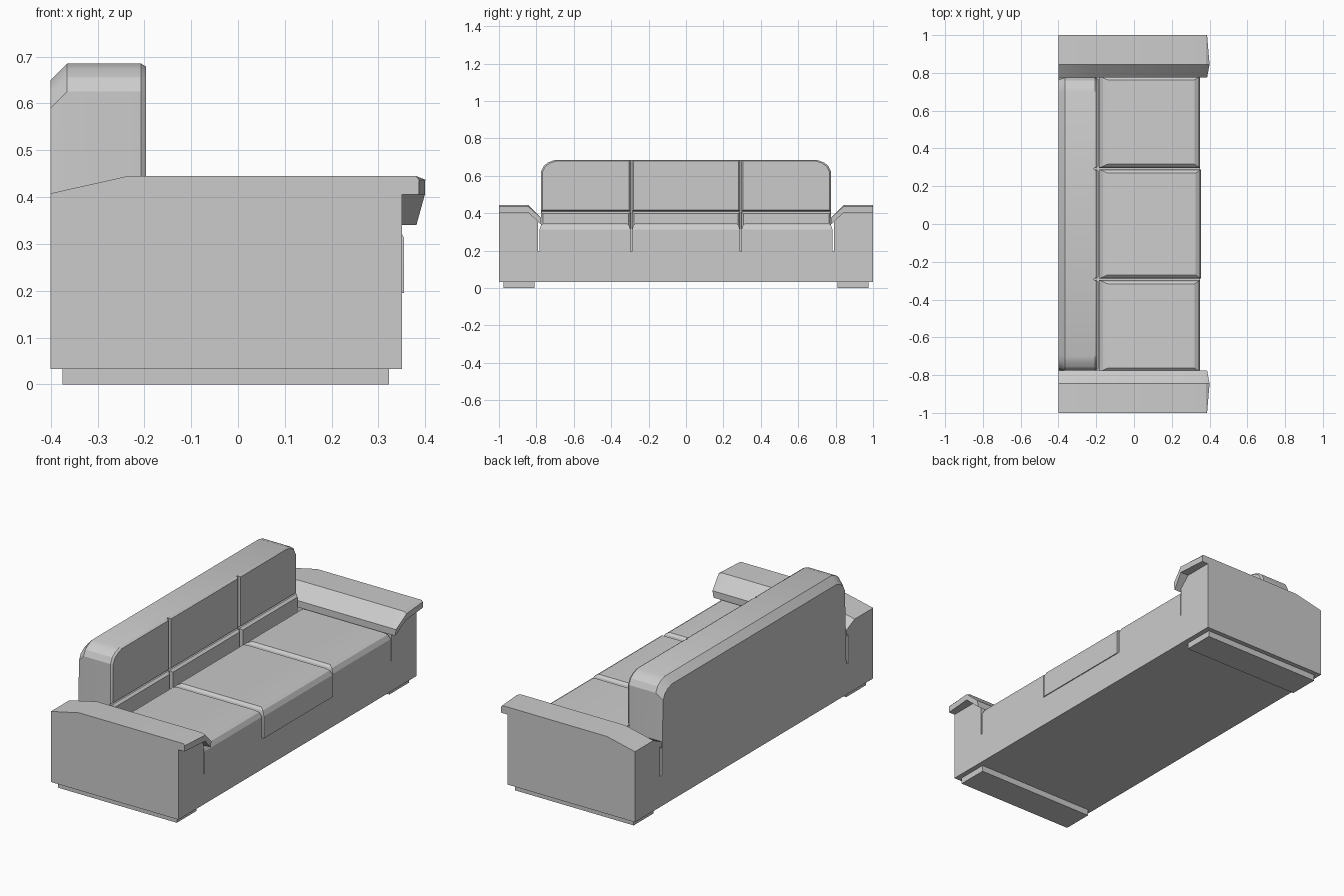
import bpy, bmesh, math

if "Cube" in bpy.data.objects:
    bpy.data.objects.remove(bpy.data.objects["Cube"])


def loft(name, rings):
    """Closed solid through rings of 3D points with equal counts."""
    bm = bmesh.new()
    vs = [[bm.verts.new(p) for p in r] for r in rings]
    n = len(rings[0])
    for a, b in zip(vs, vs[1:]):
        for i in range(n):
            j = (i + 1) % n
            bm.faces.new((a[i], a[j], b[j], b[i]))
    bm.faces.new(vs[0])
    bm.faces.new(vs[-1])
    bmesh.ops.recalc_face_normals(bm, faces=bm.faces)
    me = bpy.data.meshes.new(name)
    bm.to_mesh(me)
    bm.free()
    ob = bpy.data.objects.new(name, me)
    bpy.context.collection.objects.link(ob)
    bpy.ops.object.select_all(action='DESELECT')
    ob.select_set(True)
    bpy.context.view_layer.objects.active = ob
    bpy.ops.object.shade_smooth_by_angle(angle=math.radians(25))
    return ob


def rect(x0, x1, y0, y1, z):
    return [(x0, y0, z), (x1, y0, z), (x1, y1, z), (x0, y1, z)]


def box(name, x0, x1, y0, y1, z0, z1):
    return loft(name, [rect(x0, x1, y0, y1, z0), rect(x0, x1, y0, y1, z1)])


def section(x, prof):
    return [(x, y, z) for y, z in prof]


def inset(prof, dy, dz):
    """Shrink a y-z profile towards the centre of its bounds."""
    ys, zs = [p[0] for p in prof], [p[1] for p in prof]
    cy, cz = (min(ys) + max(ys)) / 2, (min(zs) + max(zs)) / 2
    ky = 1 - 2 * dy / (max(ys) - min(ys))
    kz = 1 - 2 * dz / (max(zs) - min(zs))
    return [(cy + (y - cy) * ky, cz + (z - cz) * kz) for y, z in prof]


# Base between the arms
box("base", -0.4, 0.35, -0.79, 0.79, 0.033, 0.195)

# Backrest slab with clipped top corners and a sloped rear top edge
right = [(0.775, 0.195), (0.775, 0.625), (0.76, 0.655), (0.735, 0.673), (0.70, 0.685)]
slab = right + [(-y, z) for y, z in reversed(right)]
rear = [(y * 0.985 if z > 0.3 else y, z - 0.035 if z > 0.3 else z) for y, z in slab]
loft("backrest", [section(-0.4, rear), section(-0.365, slab), section(-0.212, slab)])


def back_panel(name, prof):
    loft(name, [section(-0.212, prof), section(-0.207, prof),
                section(-0.197, inset(prof, 0.008, 0.006))])


# Middle back cushion
back_panel("middle_back_cushion", [(-0.288, 0.412), (0.288, 0.412), (0.288, 0.685), (-0.288, 0.685)])

# Lower back rolls and seat cushions, three across
for name, y0, y1, front in (("left", -0.783, -0.297, 0.35),
                            ("middle", -0.289, 0.289, 0.355),
                            ("right", 0.297, 0.783, 0.35)):
    a, b = max(y0, -0.775), min(y1, 0.775)
    roll = [(a, 0.195), (b, 0.195), (b, 0.408), (a, 0.408)]
    loft(name + "_lower_back_cushion", [section(-0.212, roll), section(-0.2, roll),
                                        section(-0.187, inset(roll, 0.01, 0.01))])
    loft(name + "_seat_cushion", [
        rect(-0.186, front, y0, y1, 0.195),
        rect(-0.186, front, y0, y1, 0.312),
        rect(-0.165, front - 0.012, y0 + 0.008, y1 - 0.008, 0.336),
        rect(-0.14, front - 0.03, y0 + 0.02, y1 - 0.02, 0.347)])

# Parts mirrored left and right
pad = [(1, 0.445), (0.845, 0.445), (0.775, 0.375), (0.775, 0.34), (0.845, 0.405), (1, 0.405)]
arm = [(1, 0.033)] + pad[:4] + [(0.79, 0.354), (0.79, 0.033)]
for side, s in (("left", -1), ("right", 1)):
    # Outer back cushion follows the clipped corner
    back_panel(side + "_back_cushion",
               [(s * y, z) for y, z in [(0.296, 0.412), (0.775, 0.412)] + right[1:] + [(0.296, 0.685)]])

    # Arm with padded top, dropping towards the rear
    prof = [(s * y, z) for y, z in arm]
    low = [(y, z - 0.037 if z > 0.4 else z) for y, z in prof]
    loft(side + "_arm", [section(-0.4, low), section(-0.235, prof), section(0.35, prof)])

    # Front lip of the arm pad
    lip = [(s * y, z) for y, z in pad]
    nose_x = [0.387, 0.40, 0.387, 0.381, 0.399, 0.386]
    nose = [(x, y, z - 0.008 if z > 0.44 else z) for x, (y, z) in zip(nose_x, lip)]
    loft(side + "_arm_pad_lip", [section(0.35, lip), section(0.38, lip), nose])

    # Plinth foot
    box(side + "_foot", -0.375, 0.323, *sorted((s * 0.81, s * 0.975)), 0, 0.033)
